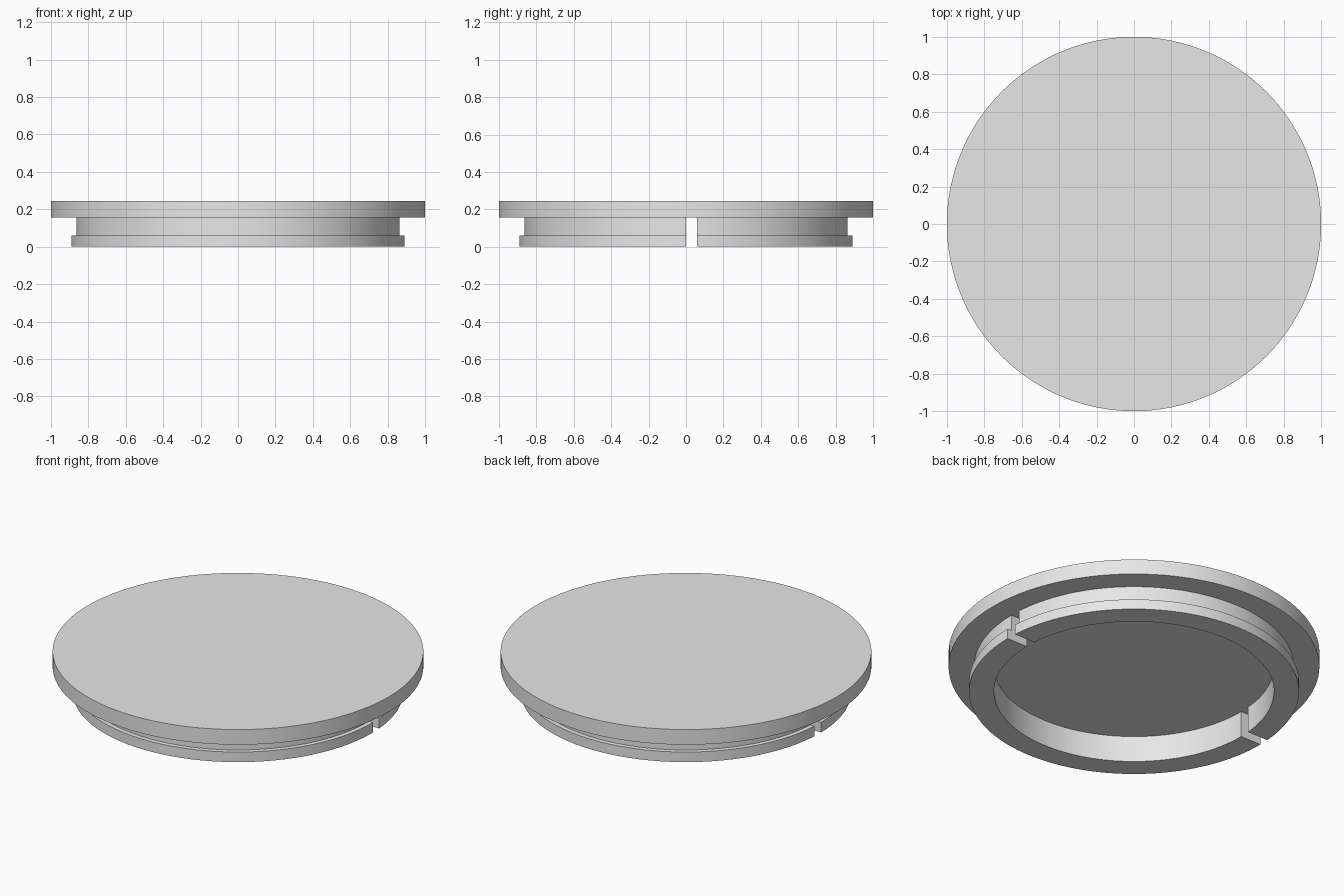
import bpy
import bmesh
import math
from mathutils import Matrix

cube = bpy.data.objects.get("Cube")
if cube:
    bpy.data.objects.remove(cube, do_unlink=True)

SEGMENTS = 128
FLANGE_BOTTOM, TOP = 0.155, 0.245

grey = bpy.data.materials.new("plain grey")
grey.use_nodes = True
colour = (0.8, 0.8, 0.8, 1)
grey.diffuse_color = colour
grey.node_tree.nodes["Principled BSDF"].inputs["Base Color"].default_value = colour


def add_object(name, bm):
    bmesh.ops.recalc_face_normals(bm, faces=bm.faces[:])
    mesh = bpy.data.meshes.new(name)
    bm.to_mesh(mesh)
    bm.free()
    mesh.materials.append(grey)
    obj = bpy.data.objects.new(name, mesh)
    bpy.context.collection.objects.link(obj)
    return obj


def activate(obj):
    bpy.ops.object.select_all(action='DESELECT')
    obj.select_set(True)
    bpy.context.view_layer.objects.active = obj


def smooth(obj):
    activate(obj)
    bpy.ops.object.shade_smooth_by_angle(angle=math.radians(30))


# Flat round cover
bm = bmesh.new()
bmesh.ops.create_cone(bm, cap_ends=True, segments=SEGMENTS, radius1=1, radius2=1,
                      depth=TOP - FLANGE_BOTTOM,
                      matrix=Matrix.Translation((0, 0, (TOP + FLANGE_BOTTOM) / 2)))
cover = add_object("cover_disc", bm)

# Plug ring with a snap lip, turned from its closed cross-section
ring_top = FLANGE_BOTTOM + 0.01
profile = [(0.755, 0), (0.89, 0), (0.89, 0.06), (0.863, 0.06),
           (0.863, ring_top), (0.755, ring_top)]
bm = bmesh.new()
loops = []
for i in range(SEGMENTS):
    a = math.tau * i / SEGMENTS
    loops.append([bm.verts.new((r * math.cos(a), r * math.sin(a), z)) for r, z in profile])
for i in range(SEGMENTS):
    here, there = loops[i], loops[(i + 1) % SEGMENTS]
    for j in range(len(profile)):
        k = (j + 1) % len(profile)
        bm.faces.new((here[j], there[j], there[k], here[k]))
ring = add_object("snap_ring", bm)

# One long cutter makes the slots on both sides
bm = bmesh.new()
bmesh.ops.create_cube(bm, size=1, matrix=Matrix.Translation((0, 0.03, 0.1))
                      @ Matrix.Diagonal((2.4, 0.06, 0.6, 1)))
cutter = add_object("slot_cutter", bm)
cutter.hide_render = True
cut = ring.modifiers.new("slots", 'BOOLEAN')
cut.operation = 'DIFFERENCE'
cut.solver = 'EXACT'
cut.object = cutter
activate(ring)
bpy.ops.object.modifier_apply(modifier=cut.name)
bpy.data.objects.remove(cutter, do_unlink=True)

for part in (cover, ring):
    smooth(part)
